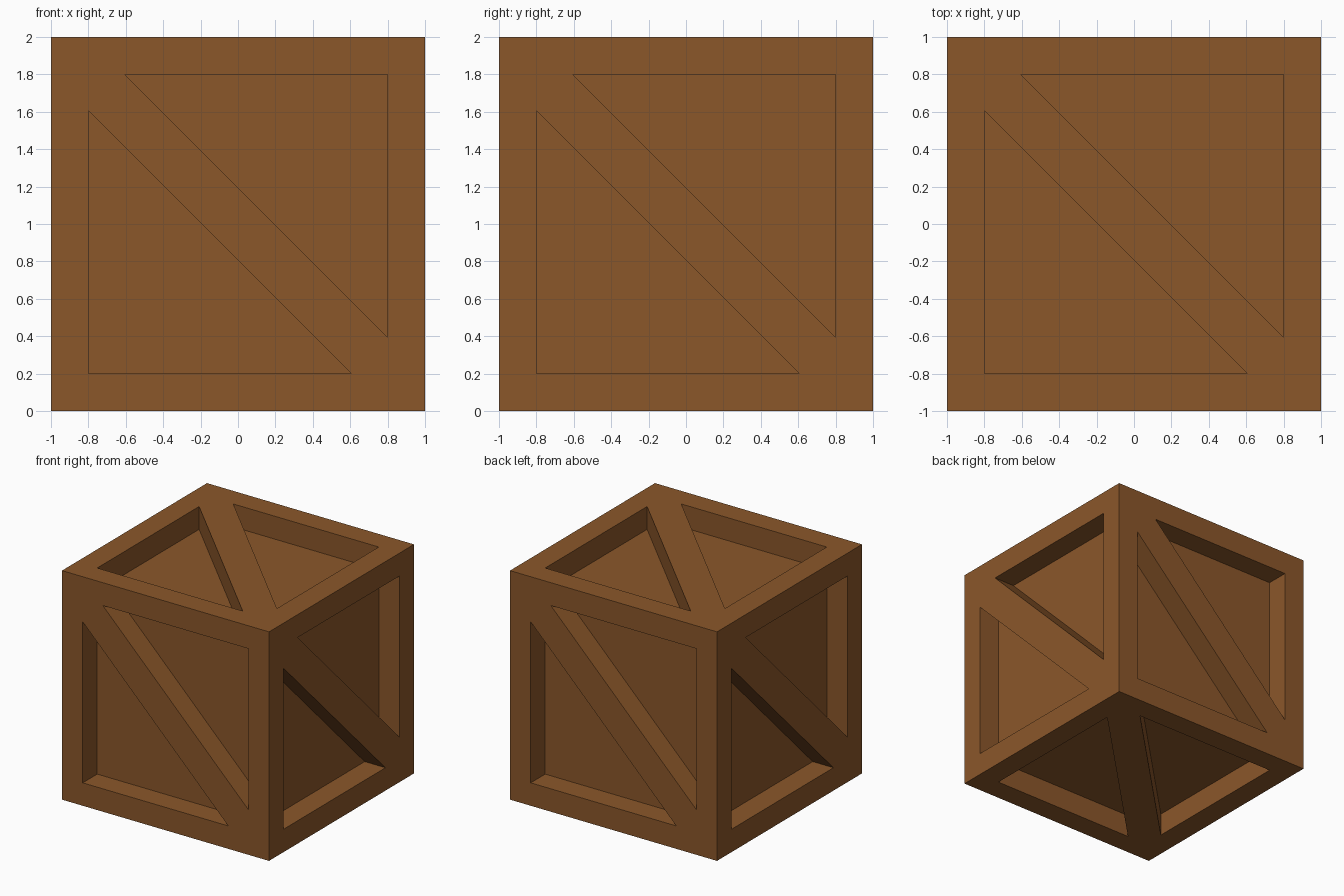
import bpy, bmesh
from math import pi, cos, sin
from mathutils import Vector

if "Cube" in bpy.data.objects:
    bpy.data.objects.remove(bpy.data.objects["Cube"])

I, E, DEPTH = 0.8, 0.606, 0.2   # inner border, brace end, recess depth
Z = Vector((0, 0, 1))
bm = bmesh.new()
corners = []


def add_side(u, v):
    """One crate side: flush border and diagonal brace, two sunken triangular panels."""
    w = u.cross(v)

    def vert(a, b, c=1.0):
        return bm.verts.new(u * a + v * b + w * c + Z)

    A, B, C, D = [vert(a, b) for a, b in ((-1, -1), (1, -1), (1, 1), (-1, 1))]
    corners.extend((A, B, C, D))
    low = [(-I, -I), (E, -I), (-I, E)]
    high = [(I, I), (-E, I), (I, -E)]
    p, q, r = rim_low = [vert(*c) for c in low]
    P, Q, R = rim_high = [vert(*c) for c in high]

    # border boards and diagonal brace
    for f in ((A, B, q, p), (A, p, r, D), (D, r, q, B, R, Q), (B, C, P, R), (C, D, Q, P)):
        bm.faces.new(f)

    # recess walls and panels
    for pts, rim in ((low, rim_low), (high, rim_high)):
        floor = [vert(a, b, 1 - DEPTH) for a, b in pts]
        bm.faces.new(floor)
        for i in range(3):
            j = (i + 1) % 3
            bm.faces.new((rim[i], rim[j], floor[j], floor[i]))


# four upright sides, then top and bottom
for k in range(4):
    a = k * pi / 2
    add_side(Vector((cos(a), sin(a), 0)), Z)
add_side(Vector((1, 0, 0)), Vector((0, 1, 0)))
add_side(Vector((1, 0, 0)), Vector((0, -1, 0)))
bmesh.ops.remove_doubles(bm, verts=corners, dist=1e-4)

mesh = bpy.data.meshes.new("crate")
bm.to_mesh(mesh)
bm.free()
crate = bpy.data.objects.new("crate", mesh)
bpy.context.collection.objects.link(crate)

# brown wood
wood = bpy.data.materials.new("wood")
wood.diffuse_color = (0.258, 0.095, 0.023, 1)
wood.use_nodes = True
wood.node_tree.nodes["Principled BSDF"].inputs["Base Color"].default_value = wood.diffuse_color
mesh.materials.append(wood)
